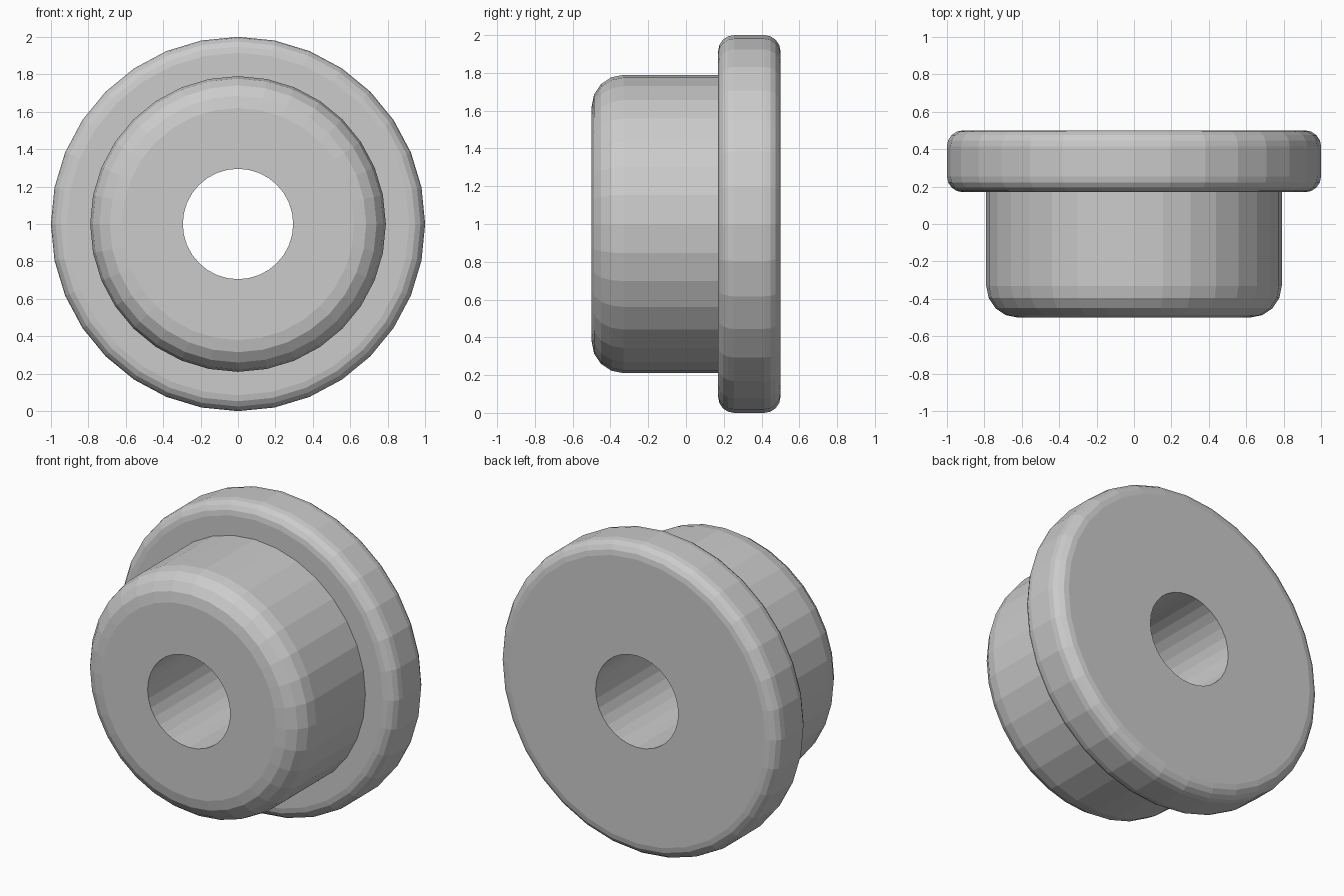
import bpy, bmesh
from math import sin, cos, pi, radians
from mathutils import Matrix, Vector

SEGMENTS = 32
HOLE_R, HUB_R, FLANGE_R = 0.295, 0.79, 1.0
FRONT_Y, STEP_Y, BACK_Y = -0.5, 0.17, 0.5
HUB_FILLET, FLANGE_FILLET = 0.17, 0.085

cube = bpy.data.objects.get("Cube")
if cube:
    bpy.data.objects.remove(cube, do_unlink=True)


def fillet(r, y, size, start, steps=4):
    """Quarter arc of (radius, y) points around a fillet centre."""
    angles = [radians(start) + i * pi / 2 / steps for i in range(steps + 1)]
    return [(r + size * cos(a), y + size * sin(a)) for a in angles]


# Closed half profile: bore, rounded hub, rounded flange
profile = [(HOLE_R, BACK_Y), (HOLE_R, FRONT_Y)]
profile += fillet(HUB_R - HUB_FILLET, FRONT_Y + HUB_FILLET, HUB_FILLET, -90)
profile += [(HUB_R, STEP_Y)]
profile += fillet(FLANGE_R - FLANGE_FILLET, STEP_Y + FLANGE_FILLET, FLANGE_FILLET, -90)
profile += fillet(FLANGE_R - FLANGE_FILLET, BACK_Y - FLANGE_FILLET, FLANGE_FILLET, 0)

# Turn the profile around the front-to-back axis
bm = bmesh.new()
rings = []
for i in range(SEGMENTS):
    turn = Matrix.Rotation(2 * pi * i / SEGMENTS, 3, 'Y')
    rings.append([bm.verts.new(turn @ Vector((r, y, 0)) + Vector((0, 0, 1)))
                  for r, y in profile])
for i, ring in enumerate(rings):
    following = rings[(i + 1) % SEGMENTS]
    for j in range(len(profile)):
        k = (j + 1) % len(profile)
        bm.faces.new((ring[j], ring[k], following[k], following[j]))
bmesh.ops.recalc_face_normals(bm, faces=bm.faces[:])

mesh = bpy.data.meshes.new("flanged_bushing")
bm.to_mesh(mesh)
bm.free()

# Plain grey finish
grey = bpy.data.materials.new("plain grey")
grey.use_nodes = True
colour = (0.6, 0.6, 0.6, 1)
grey.diffuse_color = colour
grey.node_tree.nodes["Principled BSDF"].inputs["Base Color"].default_value = colour
mesh.materials.append(grey)

bushing = bpy.data.objects.new("flanged_bushing", mesh)
bpy.context.collection.objects.link(bushing)
